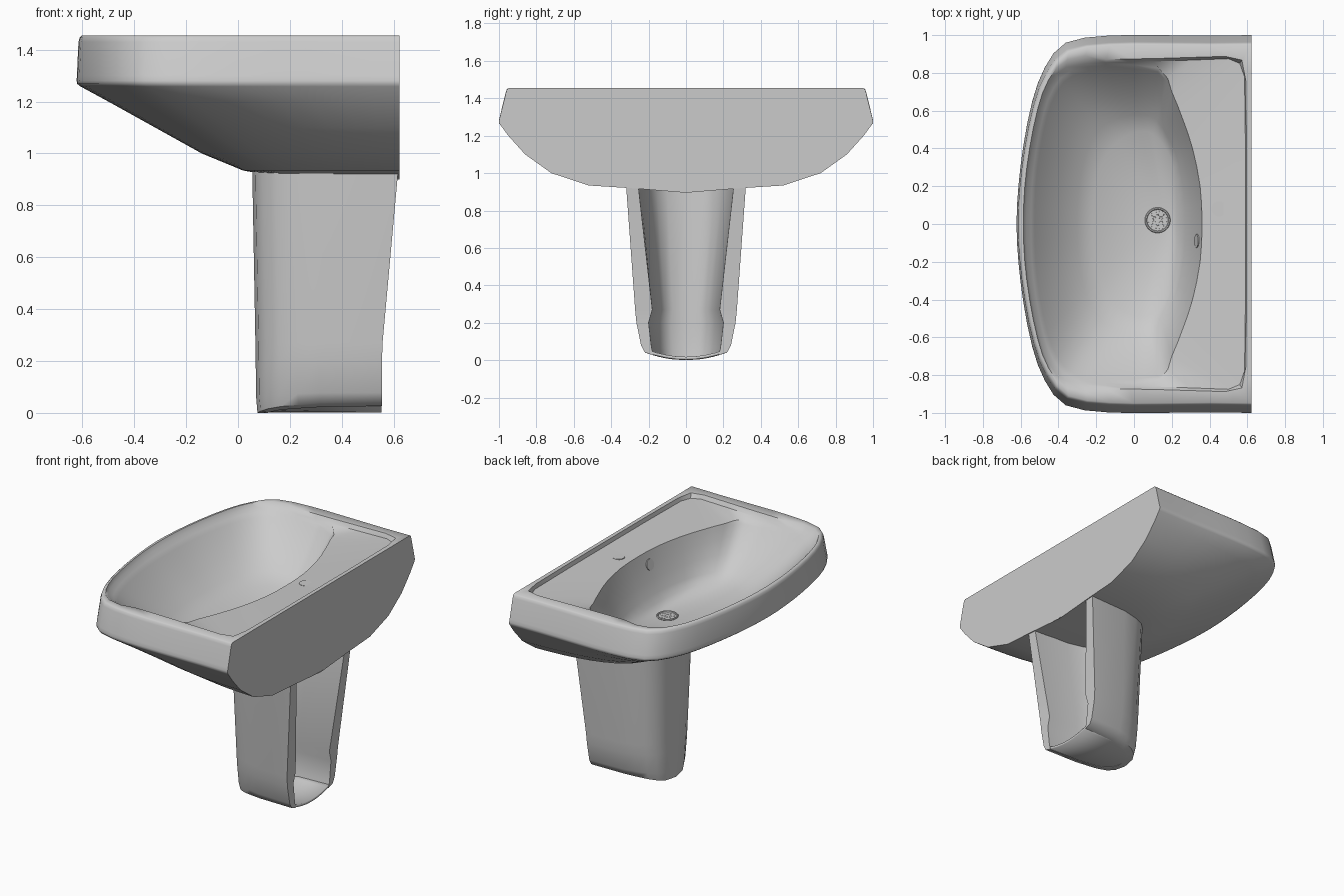
import bpy, bmesh, math

if "Cube" in bpy.data.objects:
    bpy.data.objects.remove(bpy.data.objects["Cube"])


def finish(name, verts, faces, angle=40):
    bm = bmesh.new()
    vs = [bm.verts.new(v) for v in verts]
    for f in faces:
        bm.faces.new([vs[i] for i in f])
    bmesh.ops.recalc_face_normals(bm, faces=bm.faces[:])
    me = bpy.data.meshes.new(name)
    bm.to_mesh(me)
    bm.free()
    ob = bpy.data.objects.new(name, me)
    bpy.context.collection.objects.link(ob)
    smooth(ob, angle)
    return ob


def smooth(ob, angle=40):
    bpy.ops.object.select_all(action='DESELECT')
    ob.select_set(True)
    bpy.context.view_layer.objects.active = ob
    bpy.ops.object.shade_smooth_by_angle(angle=math.radians(angle))


def lerp(a, b, t):
    return tuple(p + (q - p) * t for p, q in zip(a, b))


def refine(half, curved_spans):
    """Put a midpoint on every span of a half outline, curved on the first spans."""
    ext = [(half[1][0], -half[1][1])] + half + [(half[-2][0], -half[-2][1])]
    out = []
    for i in range(1, len(ext) - 2):
        a, b, c, d = ext[i - 1:i + 3]
        mid = lerp(b, c, .5)
        if i <= curved_spans:
            mid = tuple((9 * (q + r) - p - s) / 16 for p, q, r, s in zip(a, b, c, d))
        out += [b, mid]
    return out + [half[-1]]


def full(half, z):
    """Mirror a half outline into a closed ring at height z."""
    pts = half + [(x, -y) for x, y in half[-2:0:-1]]
    return [(x, y, z) for x, y in pts]


def loft(rings):
    n = len(rings[0])
    verts = [v for r in rings for v in r]
    faces = [(k * n + i, k * n + (i + 1) % n, (k + 1) * n + (i + 1) % n, (k + 1) * n + i)
             for k in range(len(rings) - 1) for i in range(n)]
    return verts, faces, n


# Basin half outlines, front centre to back centre
outer = [(-.62, 0), (-.61, .2), (-.583, .42), (-.537, .65), (-.47, .83), (-.36, .96),
         (-.14, .997), (.12, 1), (.4, .997), (.62, 1), (.62, .7), (.62, .35), (.62, 0)]
deck = [(-.57, 0), (-.565, .2), (-.54, .4), (-.5, .6), (-.45, .74), (-.36, .83),
        (-.15, .855), (.1, .86), (.5, .875), (.56, .85), (.585, .78), (.59, .4), (.59, 0)]
edge = [(-.545, 0), (-.54, .2), (-.518, .39), (-.478, .585), (-.425, .72), (-.335, .81),
        (-.15, .84), (.13, .825), (.2, .7), (.26, .55), (.31, .4), (.35, .2), (.36, 0)]
floor = [(-.22, 0), (-.217, .1), (-.205, .2), (-.18, .3), (-.14, .38), (-.08, .44),
         (-.01, .48), (.07, .49), (.13, .45), (.18, .38), (.21, .3), (.235, .15), (.24, 0)]
outer, deck = refine(outer, 7), refine(deck, 6)
edge, floor = refine(edge, 12), refine(floor, 12)
DRAIN = (.125, .02)
BACK = .622


def shell(z, front, w):
    """Scaled outline; its front corners get rounder further down."""
    m = .45 * min(1, max(0, (1.26 - z) / .2))
    pts = []
    for x, y in outer:
        u = (x + .62) / 1.24
        e = min(y, math.sqrt(max(0, 1 - (1 - u) ** 2)))
        pts.append((front + (BACK - front) * u, w * (y + m * (e - y))))
    return pts


# Basin: underside, outer wall, rim, deck and bowl in one loft
levels = [(.92, .1, .3), (.934, .02, .52), (1.0, -.14, .72), (1.1, -.32, .86),
          (1.2, -.5, .95), (1.258, -.607, .993), (1.268, -.62, .999), (1.28, -.622, 1),
          (1.3, -.621, .995), (1.43, -.615, .963), (1.447, -.61, .957), (1.455, -.602, .948)]
rings = [full(shell(*lv), lv[0]) for lv in levels]
rings[0] = [(x, y, z - .025 * (1 - abs(y) / .3) if x > .5 else z) for x, y, z in rings[0]]
top = shell(*levels[-1])
lip = [lerp(a, b, .5 if i < 12 else .82) for i, (a, b) in enumerate(zip(top, deck))]
rings += [full(lip, 1.455), full(deck, 1.428)]
for t, z in [(0, 1.41), (.06, 1.385), (.2, 1.33), (.45, 1.245), (.75, 1.165), (1, 1.118)]:
    rings.append(full([lerp(a, b, t) for a, b in zip(edge, floor)], z))
count = len(rings[0])
rings.append([(DRAIN[0] - .075 * math.cos(2 * math.pi * i / count),
               DRAIN[1] + .075 * math.sin(2 * math.pi * i / count), 1.08)
              for i in range(count)])
verts, faces, n = loft(rings)
faces += [tuple(range(n)), tuple(range(len(verts) - n, len(verts)))]
finish("basin", verts, faces, 47)


# Pedestal: hollow channel open at the back
def channel(xf, xb, w):
    half = [(xb, w), ((xf + xb) / 2, w * .96), (xf + .16, w * .87), (xf + .09, w * .77),
            (xf + .04, w * .62), (xf + .012, w * .4)]
    return half + [(xf, 0)] + [(x, -y) for x, y in half[::-1]]


def sag(y):
    return .06 * min(1, abs(y) / .237) ** 2


rings = []
for z, xf, xb, w, wi in [(0, .075, .555, .22, .175), (.06, .07, .555, .24, .185),
                         (.2, .068, .555, .265, .2), (.27, .067, .557, .272, .18),
                         (.93, .055, .617, .32, .255)]:
    out, inn = channel(xf, xb, w), channel(xf + .04, xb, wi)
    ring = out + inn[::-1]
    rings.append([(x, y, z + (sag(y) * .8 if z == 0 else sag(y) * .3 if z == .06 else 0))
                  for x, y in ring])
verts, faces, n = loft(rings)
for base in (0, len(verts) - n):
    faces += [(base + i, base + i + 1, base + n - 2 - i, base + n - 1 - i)
              for i in range(n // 2 - 1)]
finish("pedestal", verts, faces, 50)

# Pedestal floor: shallow curved plate
rows = channel(.078, .553, .215)[:6]
cols = 9
verts = [(x, y * s, sag(y * s) * .8 + .002) for x, y in rows
         for s in [-1 + 2 * j / (cols - 1) for j in range(cols)]]
faces = [(r * cols + j, r * cols + j + 1, (r + 1) * cols + j + 1, (r + 1) * cols + j)
         for r in range(len(rows) - 1) for j in range(cols - 1)]
plate = finish("pedestal_floor", verts, faces)
solid = plate.modifiers.new("thickness", 'SOLIDIFY')
solid.thickness = .016
solid.offset = 1 if plate.data.polygons[0].normal.z > 0 else -1


# Small fittings
def disc(name, loc, r, depth, rot=(0, 0, 0)):
    bpy.ops.mesh.primitive_cylinder_add(vertices=24, radius=r, depth=depth, location=loc, rotation=rot)
    bpy.context.object.name = name
    smooth(bpy.context.object)


def hoop(name, loc, r, minor, sides=24):
    bpy.ops.mesh.primitive_torus_add(major_radius=r, minor_radius=minor, major_segments=sides,
                                     minor_segments=6, location=loc)
    bpy.context.object.name = name
    smooth(bpy.context.object)


# Drain with a seven-hole grate
hoop("drain_ring", (*DRAIN, 1.083), .062, .006)
disc("drain_plate", (*DRAIN, 1.08), .06, .006)
for k in range(7):
    r, a = (0, 0) if k == 6 else (.036, k * math.pi / 3)
    hoop("drain_hole_rim", (DRAIN[0] + r * math.cos(a), DRAIN[1] + r * math.sin(a), 1.082),
         .016, .002, 6)

# Overflow outlet on the back wall of the bowl, and the tap hole cover
disc("overflow_plate", (.334, -.09, 1.33), .036, .01, (0, -math.radians(73), 0))
disc("tap_hole_cover", (.45, .08, 1.415), .04, .008)
